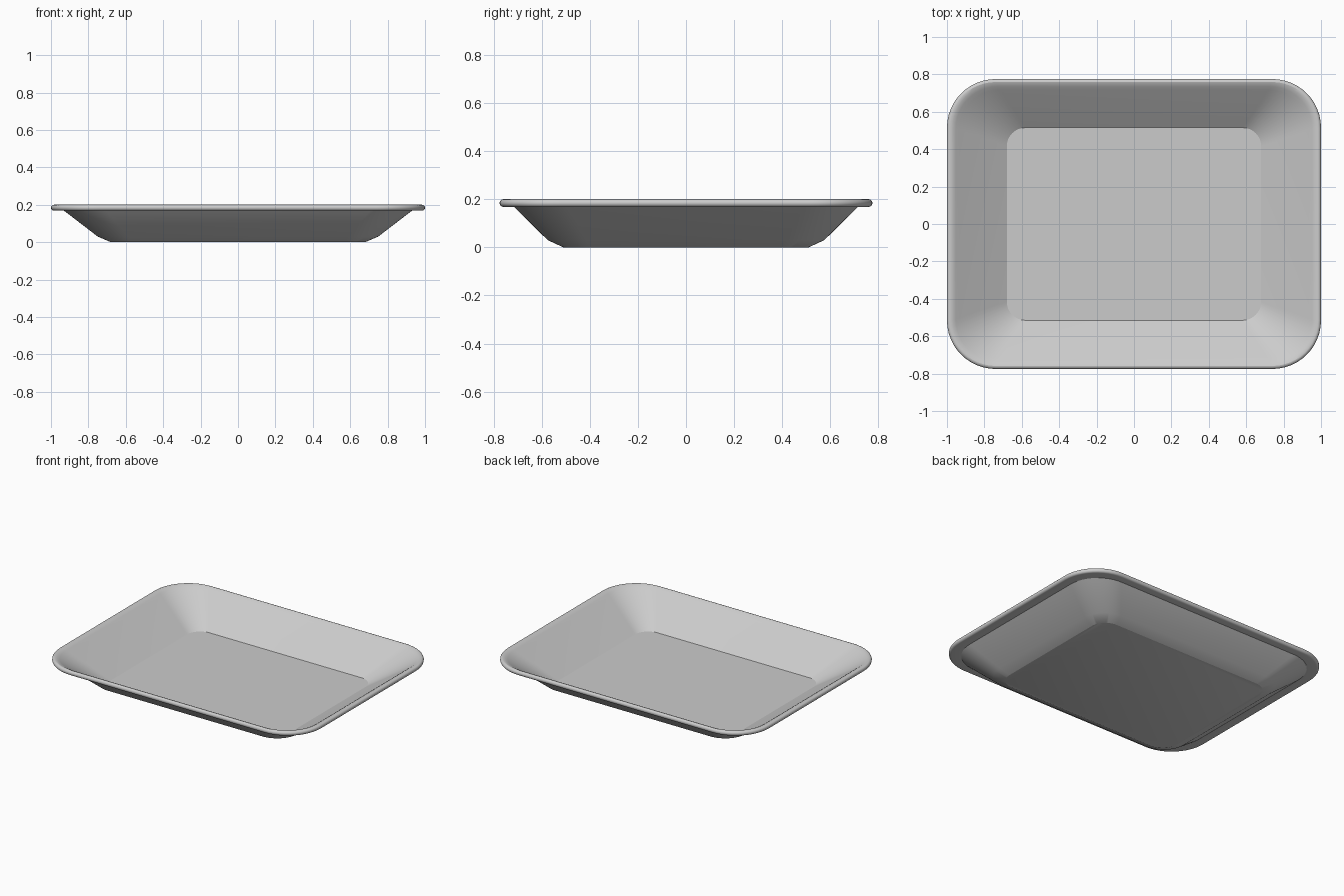
import bpy, bmesh
from math import sin, cos, pi, radians

cube = bpy.data.objects.get("Cube")
if cube:
    bpy.data.objects.remove(cube)

CORNER_STEPS = 12


def rounded_ring(bm, half_x, half_y, radius, z):
    """Counter-clockwise rounded rectangle of vertices."""
    ring = []
    for corner, (sx, sy) in enumerate([(1, 1), (-1, 1), (-1, -1), (1, -1)]):
        for step in range(CORNER_STEPS + 1):
            a = (corner + step / CORNER_STEPS) * pi / 2
            ring.append(bm.verts.new((sx * (half_x - radius) + radius * cos(a),
                                      sy * (half_y - radius) + radius * sin(a), z)))
    return ring


# Cross-section from the underside, round the rolled rim, down to the inner floor
profile = [(0.68, 0.51, 0.11, 0.0),
           (0.75, 0.575, 0.16, 0.03),
           (0.93, 0.715, 0.225, 0.168)]
RIM = 0.016
for i in range(11):
    a = -pi / 2 + i * pi / 10
    out = RIM * (cos(a) - 1)
    profile.append((1 + out, 0.775 + out, 0.26 + out, 0.184 + RIM * sin(a)))
profile += [(0.968, 0.75, 0.235, 0.197),
            (0.953, 0.735, 0.225, 0.188),
            (0.935, 0.717, 0.215, 0.175),
            (0.68, 0.515, 0.10, 0.016)]

bm = bmesh.new()
rings = [rounded_ring(bm, *p) for p in profile]
for lower, upper in zip(rings, rings[1:]):
    for i in range(len(lower)):
        j = (i + 1) % len(lower)
        bm.faces.new((lower[i], lower[j], upper[j], upper[i]))
bm.faces.new(list(reversed(rings[0])))   # underside
bm.faces.new(rings[-1])                  # inner floor

mesh = bpy.data.meshes.new("tray")
bm.to_mesh(mesh)
bm.free()
tray = bpy.data.objects.new("tray", mesh)
bpy.context.collection.objects.link(tray)

# Plain grey finish
grey = bpy.data.materials.new("light_grey")
grey.use_nodes = True
color = (0.6, 0.6, 0.6, 1)
grey.diffuse_color = color
grey.node_tree.nodes["Principled BSDF"].inputs["Base Color"].default_value = color
mesh.materials.append(grey)

bpy.ops.object.select_all(action="DESELECT")
tray.select_set(True)
bpy.context.view_layer.objects.active = tray
bpy.ops.object.shade_smooth_by_angle(angle=radians(22))
